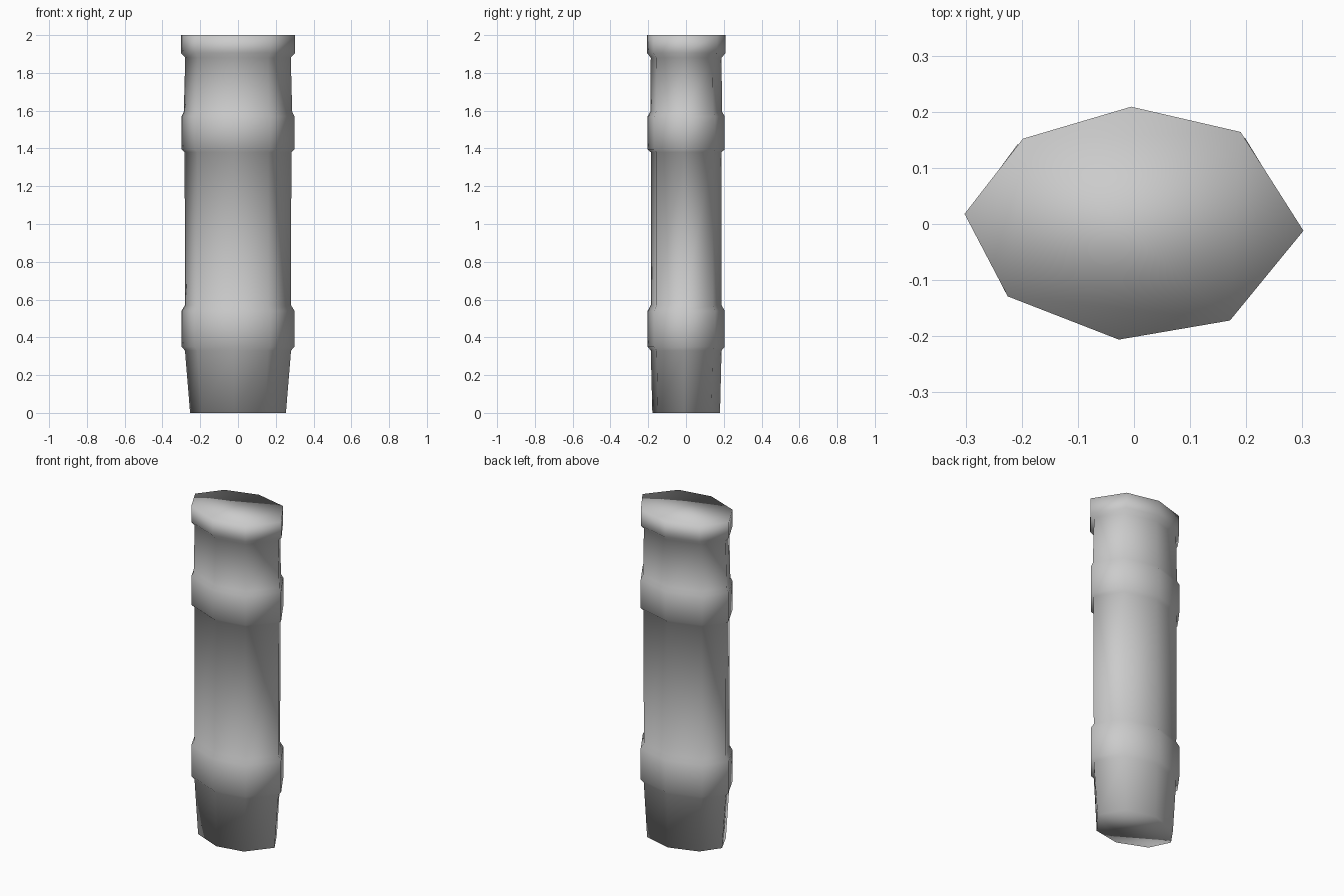
import bpy
import bmesh

cube = bpy.data.objects.get("Cube")
if cube:
    bpy.data.objects.remove(cube, do_unlink=True)

# One plain grey for the whole handle
grey = bpy.data.materials.new("plain grey")
grey.use_nodes = True
colour = (0.6, 0.6, 0.6, 1.0)
grey.diffuse_color = colour
grey.node_tree.nodes["Principled BSDF"].inputs["Base Color"].default_value = colour

# Slightly irregular eight-sided cross-sections: the body, and the rim at the top
body = [(0.302, -0.012), (0.2, 0.155), (-0.005, 0.207), (-0.21, 0.143),
        (-0.302, 0.018), (-0.232, -0.122), (-0.025, -0.205), (0.171, -0.171)]
rim = [(0.302, -0.012), (0.19, 0.164), (-0.005, 0.209), (-0.198, 0.152),
       (-0.302, 0.018), (-0.225, -0.129), (-0.027, -0.206), (0.171, -0.172)]

# Height, width scale and depth scale: tapered foot, two raised bands and a rim
rings = [(0.0, 0.84, 0.87), (0.33, 0.93, 0.91), (0.35, 0.99, 0.99),
         (0.54, 0.99, 0.99), (0.57, 0.93, 0.91), (1.38, 0.935, 0.91),
         (1.395, 0.99, 0.99), (1.57, 0.99, 0.99), (1.595, 0.95, 0.92),
         (1.88, 0.925, 0.91), (1.905, 1.0, 1.0), (2.0, 1.0, 1.0)]

# Loft the rings into a closed handle
bm = bmesh.new()
loops = []
for z, sx, sy in rings:
    section = rim if z > 1.9 else body
    loops.append([bm.verts.new((x * sx, y * sy, z)) for x, y in section])
for low, high in zip(loops, loops[1:]):
    for i in range(len(low)):
        j = (i + 1) % len(low)
        bm.faces.new((low[i], low[j], high[j], high[i]))
bm.faces.new(list(reversed(loops[0])))
bm.faces.new(loops[-1])
bmesh.ops.recalc_face_normals(bm, faces=bm.faces)
for face in bm.faces:
    face.smooth = True

mesh = bpy.data.meshes.new("handle")
bm.to_mesh(mesh)
bm.free()
mesh.materials.append(grey)
handle = bpy.data.objects.new("handle", mesh)
bpy.context.collection.objects.link(handle)
